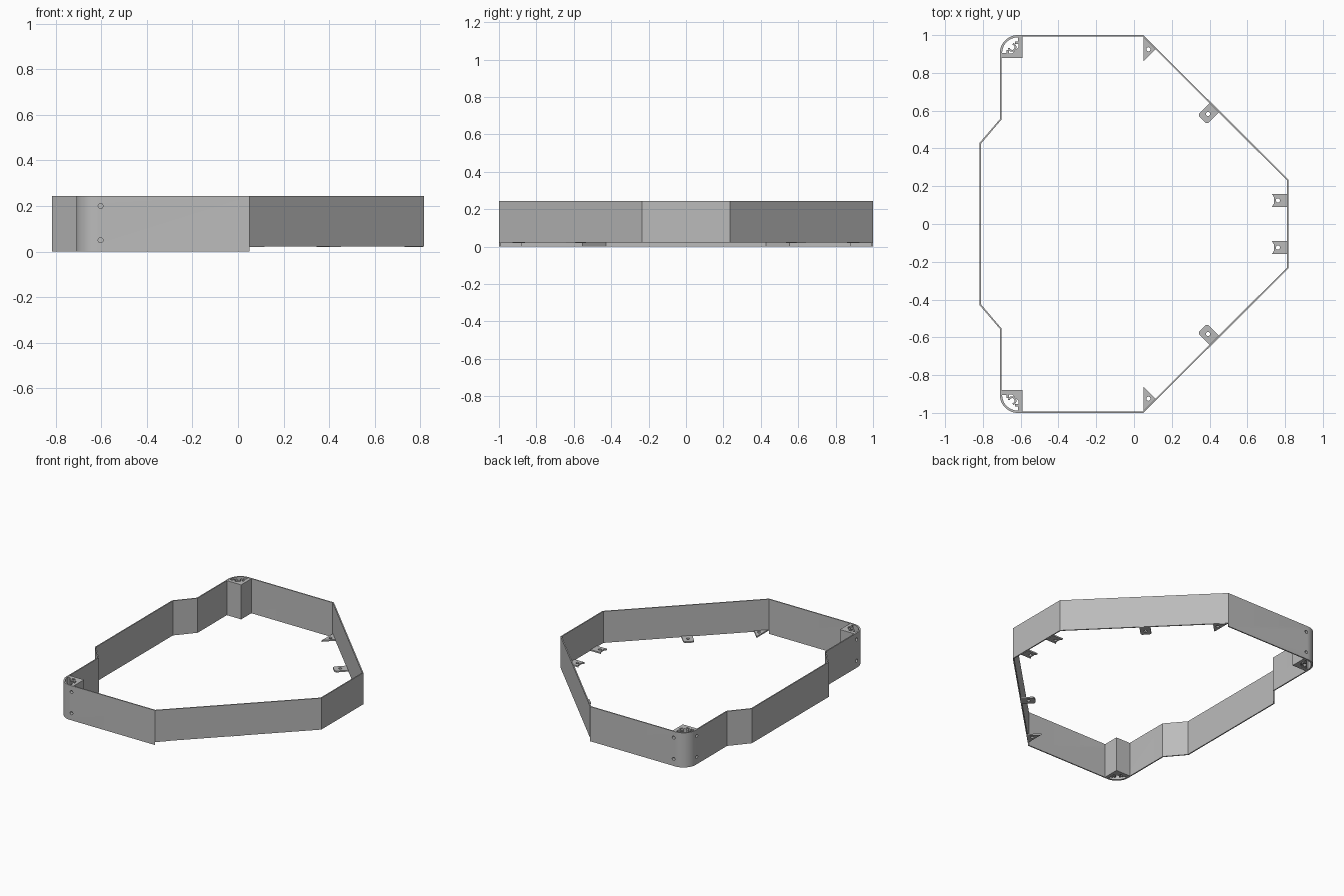
import bpy, bmesh
from math import sin, cos, radians, sqrt
from mathutils import Vector, Matrix

if "Cube" in bpy.data.objects:
    bpy.data.objects.remove(bpy.data.objects["Cube"], do_unlink=True)

TOP, STEP, THICK = 0.245, 0.022, 0.008
LEFT, R = -0.71, 0.095
parts = []

grey = bpy.data.materials.new("plain grey")
grey.use_nodes = True
grey.diffuse_color = (0.5, 0.5, 0.5, 1)
grey.node_tree.nodes["Principled BSDF"].inputs["Base Color"].default_value = (0.5, 0.5, 0.5, 1)


def finish(name, bm):
    bmesh.ops.recalc_face_normals(bm, faces=bm.faces)
    mesh = bpy.data.meshes.new(name)
    bm.to_mesh(mesh)
    bm.free()
    mesh.materials.append(grey)
    obj = bpy.data.objects.new(name, mesh)
    bpy.context.collection.objects.link(obj)
    parts.append(obj)
    return obj


def arc(cx, cy, r, a0, a1, n):
    angles = [radians(a0 + (a1 - a0) * i / n) for i in range(n + 1)]
    return [(cx + r * cos(a), cy + r * sin(a)) for a in angles]


def plate(name, loops, z0, z1):
    """Extrude an outline, with optional hole loops, from z0 to z1."""
    bm = bmesh.new()
    edges = []
    for loop in loops:
        vs = [bm.verts.new((x, y, z0)) for x, y in loop]
        edges += [bm.edges.new((vs[i - 1], vs[i])) for i in range(len(vs))]
    bmesh.ops.triangle_fill(bm, edges=edges, use_beauty=True)
    ext = bmesh.ops.extrude_face_region(bm, geom=bm.faces[:], use_keep_orig=True)
    moved = [g for g in ext["geom"] if isinstance(g, bmesh.types.BMVert)]
    bmesh.ops.translate(bm, verts=moved, vec=(0, 0, z1 - z0))
    return finish(name, bm)


def inset(loop, d):
    """Mitred inward offset of a counter-clockwise closed loop."""
    out = []
    pts = [Vector(p) for p in loop]
    for i, p in enumerate(pts):
        a = (p - pts[i - 1]).normalized()
        b = (pts[(i + 1) % len(pts)] - p).normalized()
        na, nb = Vector((-a.y, a.x)), Vector((-b.y, b.x))
        out.append(tuple(p + (na + nb) * (d / (1 + na.dot(nb)))))
    return out


# Perimeter wall: tall section around the back edge, raised section at the nose
half = [(0.817, 0.235), (0.05, 1)]
half += arc(LEFT + R, 1 - R, R, 90, 180, 12)
half += [(LEFT, 0.555), (-0.817, 0.43)]
outer = half + [(x, -y) for x, y in reversed(half)]
inner = inset(outer, THICK)
n = len(outer)


def wall(name, ids, z0):
    ring = [outer[i] for i in ids] + [inner[i] for i in reversed(ids)]
    return plate(name, [ring], z0, TOP)


tall_wall = wall("tall_wall", list(range(1, n - 1)), 0)
wall("raised_wall", [n - 2, n - 1, 0, 1], STEP)

# Hollow corner posts with a split screw boss
drilled = [tall_wall]
for side, s in (("back", 1), ("front", -1)):
    def place(loop):
        return [(LEFT + u, s * (1 - v)) for u, v in loop]

    e = 0.002
    outline = arc(R, R, R - e, 180, 270, 12) + [(0.12, e), (0.12, 0.122), (e, 0.122)]
    step = [(0.095, 0.035), (0.08, 0.035), (0.08, 0.048), (0.098, 0.048), (0.098, 0.066)]
    cavity = arc(R, R, R - 0.012, 180, 270, 12) + step + [(v, u) for u, v in reversed(step)]
    drilled.append(plate(side + "_post", [place(outline), place(cavity)], 0, TOP - 0.001))
    boss = arc(0.065, 0.065, 0.023, -80, 170, 14) + arc(0.065, 0.065, 0.013, 170, -80, 14)
    plate(side + "_screw_boss", [place(boss)], 0, TOP - 0.001)

# Screw holes drilled into the walls beside each post
bm = bmesh.new()
for s in (1, -1):
    for z in (0.05, 0.2):
        for x, y, axis in ((LEFT + 0.107, s, 'X'), (LEFT, s * 0.893, 'Y')):
            bmesh.ops.create_cone(
                bm, cap_ends=True, segments=16, radius1=0.011, radius2=0.011, depth=0.06,
                matrix=Matrix.Translation((x, y, z)) @ Matrix.Rotation(radians(90), 4, axis))
cutter = finish("hole_cutter", bm)
parts.remove(cutter)
cutter.hide_render = True
for obj in drilled:
    mod = obj.modifiers.new("holes", 'BOOLEAN')
    mod.operation, mod.solver, mod.object = 'DIFFERENCE', 'EXACT', cutter
bpy.context.view_layer.update()
deps = bpy.context.evaluated_depsgraph_get()
cut = [bpy.data.meshes.new_from_object(o.evaluated_get(deps)) for o in drilled]
for obj, mesh in zip(drilled, cut):
    obj.modifiers.clear()
    obj.data = mesh
bpy.data.objects.remove(cutter, do_unlink=True)


# Mounting tabs: each reaches inward from a point on the wall
def tab(name, base, direction, profile, hole):
    d = Vector(direction).normalized()
    side = Vector((-d.y, d.x))

    def place(loop):
        return [tuple(Vector(base) + d * a + side * b) for a, b in loop]
    plate(name, [place(profile), place(arc(hole, 0, 0.011, 0, 337.5, 15))], STEP - 0.003, STEP + 0.007)


w = 0.035
notched = [(0.003, -w), (0.085, -w), (0.073, -0.015), (0.073, 0.015), (0.085, w), (0.003, w)]
bevelled = [(0.003, -w), (0.085, -w), (0.096, -w + 0.011), (0.096, w - 0.011), (0.085, w), (0.003, w)]
for side, s in (("back", 1), ("front", -1)):
    tab(side + "_nose_tab", (0.815, s * 0.125), (-1, 0), notched, 0.053)
    tab(side + "_middle_tab", (0.43, s * 0.62), (-1, -s), bevelled, 0.053)
    corner = [(0.051, s * 0.995), (0.117, s * 0.928), (0.051, s * 0.862)]
    plate(side + "_corner_tab", [corner, arc(0.076, s * 0.925, 0.011, 0, 337.5, 15)],
          STEP - 0.003, STEP + 0.007)

# Smooth the rounded corners, keep every real edge sharp
bpy.ops.object.select_all(action='DESELECT')
for obj in parts:
    obj.select_set(True)
bpy.context.view_layer.objects.active = parts[0]
bpy.ops.object.shade_smooth_by_angle(angle=radians(30))
